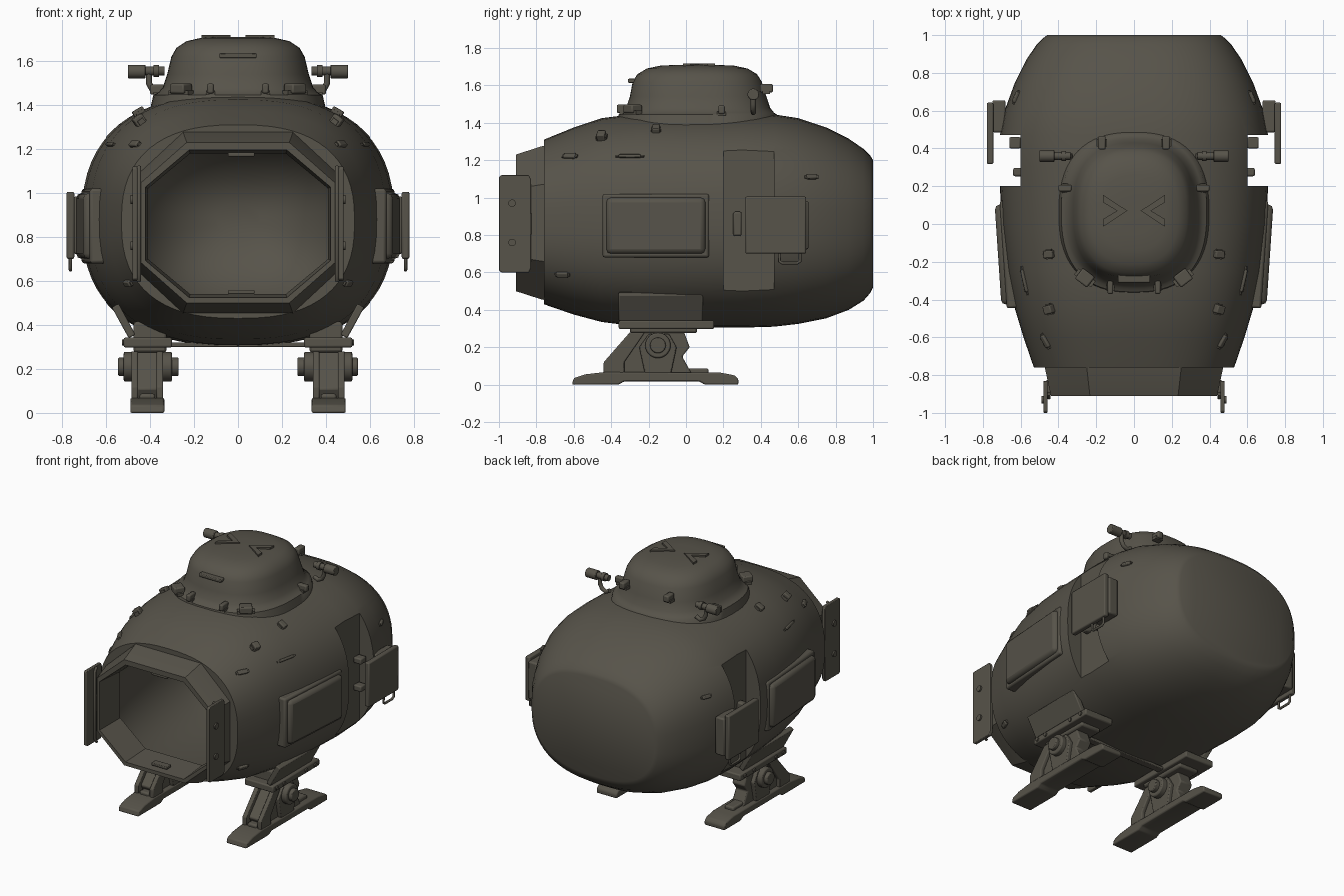
import bpy, bmesh, math
from mathutils import Vector, Matrix, Euler

default_cube = bpy.data.objects.get("Cube")
if default_cube:
    bpy.data.objects.remove(default_cube)

paint = bpy.data.materials.new("dark olive grey paint")
paint.use_nodes = True
colour = (0.095, 0.087, 0.068, 1)
paint.diffuse_color = colour
for node in paint.node_tree.nodes:
    if node.type == 'BSDF_PRINCIPLED':
        node.inputs["Base Color"].default_value = colour
        node.inputs["Roughness"].default_value = 0.7


# ---------- helpers ----------
def finish(name, data, mirror=False, bevel=0, angle=35):
    """Link the part, shade it, and add bevel and mirror modifiers."""
    obj = bpy.data.objects.new(name, data)
    bpy.context.collection.objects.link(obj)
    data.materials.append(paint)
    bpy.ops.object.select_all(action='DESELECT')
    obj.select_set(True)
    bpy.context.view_layer.objects.active = obj
    if obj.type == 'MESH':
        bpy.ops.object.shade_smooth_by_angle(angle=math.radians(angle))
    if bevel:
        mod = obj.modifiers.new("Bevel", 'BEVEL')
        mod.width, mod.segments = bevel, 2
    if mirror:
        obj.modifiers.new("Mirror", 'MIRROR')
    return obj


def from_bmesh(name, bm, **kw):
    bmesh.ops.recalc_face_normals(bm, faces=bm.faces)
    mesh = bpy.data.meshes.new(name)
    bm.to_mesh(mesh)
    bm.free()
    return finish(name, mesh, **kw)


def loft(name, rings, caps=True, **kw):
    """Skin a list of equal point rings; without caps the last joins the first."""
    bm = bmesh.new()
    loops = [[bm.verts.new(p) for p in ring] for ring in rings]
    pairs = list(zip(loops, loops[1:]))
    if not caps:
        pairs.append((loops[-1], loops[0]))
    for a, b in pairs:
        for i in range(len(a)):
            j = (i + 1) % len(a)
            bm.faces.new((a[i], a[j], b[j], b[i]))
    if caps:
        bm.faces.new(loops[0])
        bm.faces.new(loops[-1])
    return from_bmesh(name, bm, **kw)


def box(name, centre, size, rot=None, **kw):
    rot = rot or Euler((0, 0, 0))
    bm = bmesh.new()
    bmesh.ops.create_cube(bm, size=1)
    bm.transform(Matrix.Translation(centre) @ rot.to_matrix().to_4x4() @ Matrix.Diagonal((*size, 1)))
    return from_bmesh(name, bm, **kw)


def rod(name, x0, x1, y, z, radius, tip=None, **kw):
    """Cylinder or cone lying along x."""
    bm = bmesh.new()
    bmesh.ops.create_cone(bm, cap_ends=True, segments=24, radius1=radius,
                          radius2=tip or radius, depth=x1 - x0)
    bm.transform(Matrix.Translation(((x0 + x1) / 2, y, z)) @ Matrix.Rotation(math.pi / 2, 4, 'Y'))
    return from_bmesh(name, bm, mirror=True, **kw)


def slab(name, profile, x0, x1, **kw):
    """Side profile of (y, z) points extruded along x."""
    return loft(name, [[(x, y, z) for y, z in profile] for x in (x0, x1)], mirror=True, **kw)


def pipe(name, points, radius, closed=False):
    curve = bpy.data.curves.new(name, 'CURVE')
    curve.dimensions = '3D'
    curve.bevel_depth, curve.use_fill_caps = radius, True
    line = curve.splines.new('POLY')
    line.points.add(len(points) - 1)
    for point, co in zip(line.points, points):
        point.co = (*co, 1)
    line.use_cyclic_u = closed
    return finish(name, curve, mirror=True)


POWER = 2.5


def oval(half_u, half_v, count=64):
    """Squarish oval outline."""
    pts = []
    for i in range(count):
        c, s = math.cos(math.tau * i / count), math.sin(math.tau * i / count)
        pts.append((math.copysign(abs(c) ** (2 / POWER), c) * half_u,
                    math.copysign(abs(s) ** (2 / POWER), s) * half_v))
    return pts


def hull_ring(y, half, low, high):
    return [(u, y, v + (low + high) / 2) for u, v in oval(half, (high - low) / 2)]


# ---------- hull: outer shell running into the hollow cabin ----------
shell = [(1, .46, .52, 1.2), (.985, .48, .49, 1.225), (.95, .515, .45, 1.26), (.87, .57, .4, 1.315),
         (.75, .63, .355, 1.375), (.6, .685, .325, 1.425), (.47, .71, .31, 1.445),
         (.3, .715, .305, 1.45), (0, .70, .305, 1.45), (-.25, .67, .31, 1.45),
         (-.45, .63, .335, 1.425), (-.6, .585, .375, 1.375), (-.76, .53, .43, 1.31)]
cabin = [(-.76, .445, .485, 1.235), (-.5, .5, .45, 1.27), (0, .54, .42, 1.31), (.4, .5, .44, 1.29),
         (.65, .4, .52, 1.2), (.8, .25, .66, 1.07), (.85, .1, .8, .95)]
hull = loft("hull", [hull_ring(*r) for r in shell + cabin], angle=40)

# Side recesses
cutter = box("recess_cutter", (.9, .335, .88), (.6, .27, 1.2), mirror=True)
cutter.hide_render = True
cut = hull.modifiers.new("Recess", 'BOOLEAN')
cut.operation, cut.solver, cut.object = 'DIFFERENCE', 'EXACT', cutter
bpy.context.view_layer.objects.active = hull
bpy.ops.object.modifier_apply(modifier=cut.name)
bpy.data.objects.remove(cutter)
bpy.context.view_layer.objects.active = hull
hull.select_set(True)
bpy.ops.object.shade_smooth_by_angle(angle=math.radians(40))


def hull_size(y):
    for back, front in zip(shell, shell[1:]):
        if front[0] <= y <= back[0]:
            t = (y - front[0]) / (back[0] - front[0])
            return [f + (b - f) * t for f, b in zip(front[1:], back[1:])]


def hull_level(x, y, z):
    half, low, high = hull_size(y)
    return (x / half) ** POWER + abs((2 * z - low - high) / (high - low)) ** POWER


def on_hull(y, z):
    """Point on the left flank and the outward rotation there."""
    half, low, high = hull_size(y)
    x = half * (1 - abs((2 * z - low - high) / (high - low)) ** POWER) ** (1 / POWER)
    e, here = .01, hull_level(x, y, z)
    normal = Vector((hull_level(x + e, y, z) - here, hull_level(x, y + e, z) - here,
                     hull_level(x, y, z + e) - here)).normalized()
    return Vector((x, y, z)), normal.to_track_quat('X', 'Z')


# Small fittings on the flanks
for y, z, length, height, depth in [(-.45, 1.32, .045, .05, .07), (-.62, 1.22, .07, .03, .03),
                                    (-.16, 1.36, .04, .055, .05), (-.3, 1.22, .12, .018, .025),
                                    (.67, 1.11, .06, .025, .03), (-.66, .59, .065, .03, .03)]:
    spot, turn = on_hull(y, z)
    box("hull_fitting", spot, (depth, length, height), turn, mirror=True, bevel=.006)
    box("fitting_pad", spot, (depth * .5, length * 1.3, height * .6), turn, mirror=True)

# ---------- front hatch ----------
def octagon(y, half, low, high):
    x, dz = half * .53, (high - low) * .25
    side = [(x, high), (half, high - dz), (half, low + dz), (x, low)]
    return [(u, y, v) for u, v in side] + [(-u, y, v) for u, v in reversed(side)]


loft("hatch_frame", [octagon(-.7, .475, .445, 1.285), octagon(-.77, .47, .455, 1.275),
                     octagon(-.91, .44, .5, 1.23), octagon(-.91, .42, .525, 1.195),
                     octagon(-.7, .41, .54, 1.18)], caps=False, angle=20)
for z in (.55, 1.175):
    box("hatch_latch", (.015, -.86, z), (.12, .05, .018), bevel=.004)
door = [(-1, .61), (-.985, .6), (-.84, .6), (-.83, .62), (-.83, 1.1), (-.84, 1.12), (-.99, 1.12), (-1, 1.11)]
slab("hatch_door", door, .458, .48, bevel=.004)
for z in (.76, .97):
    rod("door_stud", .475, .49, -.93, z, .02)
box("door_hinge", (.45, -.86, .86), (.03, .07, .12), mirror=True, bevel=.008)
pipe("door_bar", [(.45, -.9, .6), (.45, -.92, .63), (.45, -.92, 1.09), (.45, -.9, 1.12)], .009)

# ---------- side panels ----------
lean = Euler((0, 0, -.067))
box("side_panel", (.675, -.16, .85), (.09, .53, .30), lean, mirror=True, bevel=.025)
box("panel_backing", (.655, -.16, .85), (.075, .57, .34), lean, mirror=True, bevel=.012)

# ---------- recess doors and grab handles ----------
box("recess_door", (.762, .48, .853), (.035, .325, .305), mirror=True, bevel=.008)
box("door_mount", (.715, .57, .853), (.07, .17, .26), mirror=True, bevel=.01)
pipe("door_handle", [(.762, .5, .71), (.762, .5, .66), (.762, .515, .65), (.762, .595, .65),
                     (.762, .61, .66), (.762, .61, .71)], .008)
box("recess_grip", (.615, .275, .86), (.05, .045, .13), mirror=True, bevel=.01)
for z in (.76, .95):
    box("recess_hinge", (.63, .43, z), (.06, .06, .04), mirror=True, bevel=.008)

# ---------- turret ----------
turret = [(1.38, .40, -.375, .5), (1.445, .385, -.36, .485), (1.455, .365, -.34, .47),
          (1.48, .342, -.32, .45), (1.54, .322, -.30, .43), (1.62, .303, -.285, .405),
          (1.66, .28, -.26, .38), (1.69, .235, -.21, .33), (1.705, .17, -.14, .26), (1.71, .09, -.05, .16)]
loft("turret", [[(u, v + (front + back) / 2, z) for u, v in oval(half, (back - front) / 2)]
                for z, half, front, back in turret], angle=50)
chevron = [(.165, .155), (.165, .115), (.09, .07), (.165, .025), (.165, -.015), (.035, .07)]
loft("roof_chevron", [[(x, y, z) for x, y in chevron] for z in (1.695, 1.718)], mirror=True)
box("turret_slot", (0, -.29, 1.625), (.17, .04, .022), bevel=.005)
for x, y, z, width, turn in [(.125, -.335, 1.475, .03, 0), (.26, -.285, 1.475, .08, .65),
                             (.365, .19, 1.47, .035, 1.57), (.17, .43, 1.585, .04, 0)]:
    box("turret_clip", (x, y, z), (width, .07, .045), Euler((0, 0, turn)), mirror=True, bevel=.008)
    box("clip_foot", (x, y, z - .02), (width * 1.4, .04, .02), Euler((0, 0, turn)), mirror=True)

# Lamps on curved arms
pipe("lamp_arm", [(.33, .36, 1.47), (.36, .36, 1.455), (.39, .36, 1.47), (.405, .36, 1.5), (.405, .36, 1.55)], .014)
rod("lamp_neck", .335, .43, .36, 1.555, .02)
rod("lamp_head", .42, .5, .36, 1.552, .031, bevel=.004)
rod("lamp_collar", .36, .385, .36, 1.555, .027)

# ---------- landing legs ----------
sole = [(-.61, 0), (-.6, .035), (-.54, .055), (-.43, .068), (.18, .065), (.26, .05), (.28, .03),
        (.28, 0), (.1, 0), (.07, .018), (-.33, .018), (-.36, 0)]
slab("foot", sole, .335, .49, bevel=.008)
box("foot_rib", (.412, -.16, .07), (.07, .56, .035), mirror=True, bevel=.01)
shin = [(-.38, .06), (-.41, .11), (-.26, .28), (-.01, .28), (.02, .2), (-.02, .15), (.03, .06)]
slab("leg_core", shin, .365, .46, bevel=.008)
brace = [(-.44, .06), (-.44, .12), (-.3, .28), (-.22, .28), (-.33, .12), (-.33, .06)]
web = [(-.22, .06), (-.25, .2), (-.2, .27), (-.09, .27), (-.05, .2), (-.08, .06)]
for x0, x1 in ((.34, .37), (.455, .485)):
    slab("leg_brace", brace, x0, x1, bevel=.006)
    slab("leg_web", web, x0, x1, bevel=.006)
rod("leg_pivot", .3, .52, -.15, .21, .068, bevel=.008)
rod("pivot_hub", .27, .545, -.15, .21, .042, bevel=.006)
box("hip_plate", (.41, -.105, .32), (.22, .51, .045), mirror=True, bevel=.008)
box("hip_block", (.4, -.12, .345), (.15, .36, .14), mirror=True, bevel=.012)
for y in (-.32, -.24, 0, .1):
    rod("hip_bolt", .51, .528, y, .32, .013)
box("hip_flap", (.52, -.135, .418), (.035, .45, .16), Euler((0, .5, 0)), mirror=True, bevel=.006)
box("belly_rail", (0, -.1, .31), (.68, .05, .02), bevel=.005)
